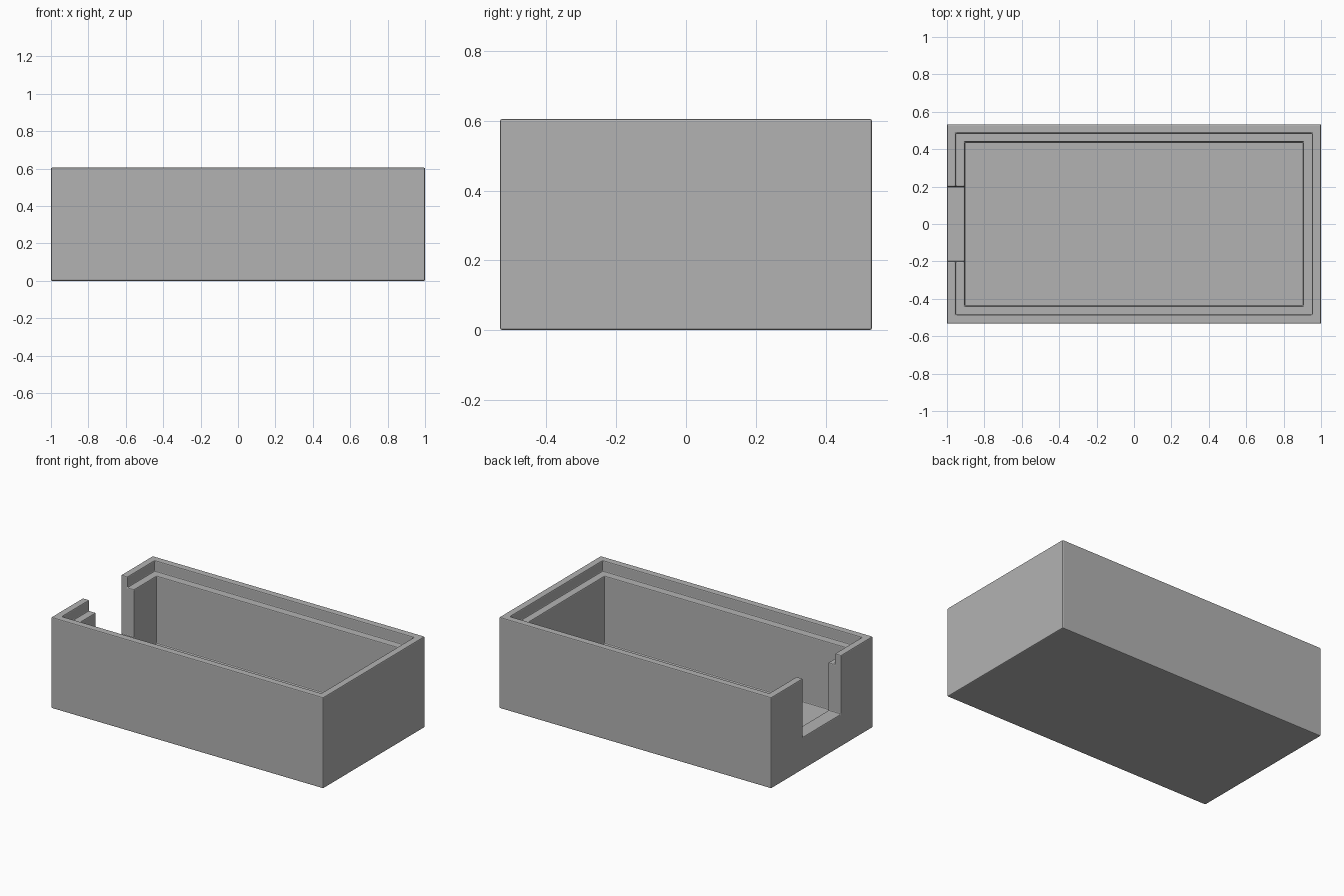
import bpy

default = bpy.data.objects.get("Cube")
if default:
    bpy.data.objects.remove(default, do_unlink=True)

# Overall sizes
HALF_X, HALF_Y, HEIGHT = 1.0, 0.533, 0.605
WALL, LIP, LEDGE_DROP, FLOOR = 0.095, 0.047, 0.072, 0.085
NOTCH_HALF, NOTCH_Z = 0.2, 0.215
OVER = 0.1  # how far cutters reach past the surface


def box(name, low, high):
    """Axis-aligned box between two corners."""
    centre = [(a + b) / 2 for a, b in zip(low, high)]
    bpy.ops.mesh.primitive_cube_add(size=1, location=centre)
    obj = bpy.context.object
    obj.name = name
    obj.scale = [b - a for a, b in zip(low, high)]
    bpy.ops.object.transform_apply(location=True, rotation=False, scale=True)
    return obj


def inset_box(name, inset, bottom):
    """Box inset from the outer walls and open past the top."""
    x, y = HALF_X - inset, HALF_Y - inset
    return box(name, (-x, -y, bottom), (x, y, HEIGHT + OVER))


def apply_modifier(obj, modifier):
    bpy.ops.object.select_all(action='DESELECT')
    obj.select_set(True)
    bpy.context.view_layer.objects.active = obj
    bpy.ops.object.modifier_apply(modifier=modifier.name)


# Solid block that becomes the open box
case = box("open_box", (-HALF_X, -HALF_Y, 0), (HALF_X, HALF_Y, HEIGHT))

# Cavity, lid ledge and end-wall notch
cutters = [
    inset_box("cavity_cutter", WALL, FLOOR),
    inset_box("ledge_cutter", LIP, HEIGHT - LEDGE_DROP),
    box("notch_cutter", (-HALF_X - OVER, -NOTCH_HALF, NOTCH_Z),
        (-HALF_X + WALL + OVER, NOTCH_HALF, HEIGHT + OVER)),
]
for cutter in cutters:
    cutter.hide_render = True
    cut = case.modifiers.new(cutter.name, 'BOOLEAN')
    cut.operation = 'DIFFERENCE'
    cut.solver = 'EXACT'
    cut.object = cutter
    apply_modifier(case, cut)
    bpy.data.objects.remove(cutter, do_unlink=True)

# Slightly eased edges
bevel = case.modifiers.new("eased_edges", 'BEVEL')
bevel.width = 0.006
bevel.segments = 2
bevel.limit_method = 'ANGLE'
apply_modifier(case, bevel)

# Plain grey finish
grey = bpy.data.materials.new("plain_grey")
grey.use_nodes = True
colour = (0.45, 0.45, 0.45, 1)
grey.diffuse_color = colour
grey.node_tree.nodes["Principled BSDF"].inputs["Base Color"].default_value = colour
case.data.materials.clear()
case.data.materials.append(grey)
